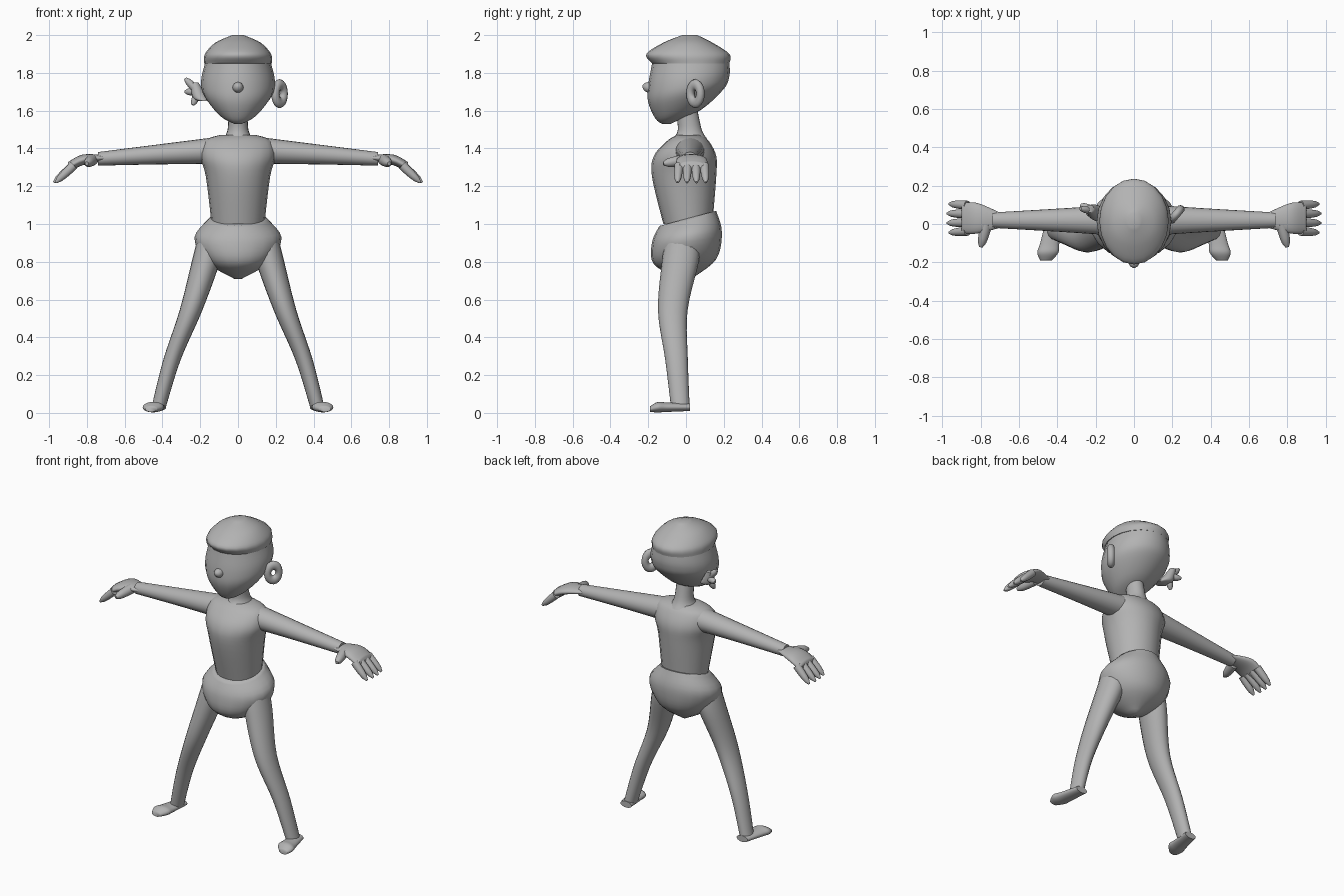
import bpy, bmesh, math
from mathutils import Vector

default_cube = bpy.data.objects.get("Cube")
if default_cube:
    bpy.data.objects.remove(default_cube)

SIDES = 20
STEPS = 5
RIGHTWARD, BACKWARD, UPWARD = Vector((1, 0, 0)), Vector((0, 1, 0)), Vector((0, 0, 1))

clay = bpy.data.materials.new("clay_grey")
clay.use_nodes = True
clay.diffuse_color = (.45, .45, .45, 1)
clay.node_tree.nodes["Principled BSDF"].inputs["Base Color"].default_value = clay.diffuse_color


def smooth_rows(rows):
    """Pass a smooth spline through the given rows, whatever they describe."""
    keys = [Vector(row) for row in rows]
    result = []
    for index in range(len(keys) - 1):
        start, end = keys[index], keys[index + 1]
        before = keys[max(index - 1, 0)]
        after = keys[min(index + 2, len(keys) - 1)]
        leaving, arriving = (end - before) / 2, (after - start) / 2
        for step in range(STEPS):
            t = step / STEPS
            bend = leaving * (1 - t) - arriving * t
            ease = t * t * (3 - 2 * t)
            result.append(start.lerp(end, ease) + bend * t * (1 - t))
    return result + [keys[-1]]


def loft(name, rings):
    """Skin elliptical rings, each given as centre, half axis and other half axis."""
    bm = bmesh.new()
    loops = []
    for centre, first, second in rings:
        angles = [math.tau * side / SIDES for side in range(SIDES)]
        loops.append([bm.verts.new(centre + first * math.cos(angle) + second * math.sin(angle))
                      for angle in angles])
    for lower, upper in zip(loops, loops[1:]):
        for i in range(SIDES):
            bm.faces.new((lower[i - 1], lower[i], upper[i], upper[i - 1]))
    bm.faces.new(loops[0])
    bm.faces.new(loops[-1])
    bmesh.ops.recalc_face_normals(bm, faces=bm.faces)
    mesh = bpy.data.meshes.new(name)
    bm.to_mesh(mesh)
    bm.free()
    mesh.materials.append(clay)
    mesh.shade_smooth()
    mesh.set_sharp_from_angle(angle=math.radians(60))
    part = bpy.data.objects.new(name, mesh)
    bpy.context.collection.objects.link(part)


def body(name, rows, tilt):
    """Central part from rows of height, half width, front and back."""
    rings = []
    sections = smooth_rows(rows)
    for index, (height, width, front, back) in enumerate(sections):
        lift = tilt(index / (len(sections) - 1))
        centre = BACKWARD * (front + back) / 2 + UPWARD * height
        depth = BACKWARD * (back - front) / 2 + UPWARD * lift
        rings.append((centre, RIGHTWARD * width, depth))
    loft(name, rings)


def limb(name, side, rows, first, second):
    """Limb from rows of x, y, z and radius, with rings along two fixed axes."""
    rings = []
    for x, y, z, radius in smooth_rows(rows):
        rings.append((Vector((side * x, y, z)), first * radius, second * radius))
    loft(name, rings)


def taper(name, side, start, end, thick, thin):
    """Straight rounded digit narrowing towards its tip."""
    start, end = Vector(start), Vector(end)
    start.x, end.x = start.x * side, end.x * side
    first = (end - start).orthogonal().normalized()
    second = (end - start).normalized().cross(first)
    rings = []
    for step in range(STEPS + 1):
        t = step / STEPS
        radius = thin + (thick - thin) * math.sqrt(1 - t * t)
        rings.append((start.lerp(end, t), first * radius, second * radius))
    loft(name, rings)


def level(t):
    return 0


# Head, cap, nose and neck
body("head", [(1.53, .02, -.12, -.08), (1.58, .1, -.16, .08), (1.68, .18, -.2, .2),
              (1.76, .195, -.2, .23), (1.85, .175, -.18, .23)],
     lambda t: .035 * math.sin(math.pi * t))
body("cap", [(1.85, .18, -.18, .23), (1.9, .175, -.21, .23),
             (1.96, .12, -.12, .14), (2, .03, -.02, .06)], level)
taper("nose", 1, (0, -.18, 1.72), (0, -.23, 1.73), .03, .005)
limb("neck", 1, [(0, 0, 1.62, .05), (0, .02, 1.5, .055), (0, .02, 1.45, .08)],
     RIGHTWARD, BACKWARD * 1.15)

# Torso and hips
body("torso", [(1.47, .1, -.05, .08), (1.44, .18, -.1, .12), (1.36, .2, -.17, .16),
               (1.25, .17, -.18, .16), (1, .14, -.12, .14)], level)
body("hips", [(1.03, .15, -.14, .16), (.93, .23, -.18, .19),
              (.8, .17, -.17, .16), (.71, .02, -.03, .03)],
     lambda t: .04 * (1 - t))

for side, label in ((1, "left"), (-1, "right")):
    # Arm, palm, thumb and fingers
    limb(label + "_arm", side,
         [(.1, .02, 1.39, .08), (.4, .02, 1.37, .06), (.74, .02, 1.345, .04)],
         BACKWARD, UPWARD * .9)
    limb(label + "_palm", side,
         [(.7, .02, 1.35, .04), (.82, .03, 1.34, .08), (.9, .03, 1.3, .08)],
         BACKWARD, UPWARD * .35)
    taper(label + "_thumb", side, (.77, 0, 1.34), (.8, -.12, 1.32), .03, .01)
    for finger in range(4):
        spread = finger - 1.5
        taper(f"{label}_finger_{finger + 1}", side, (.87, .03 + spread * .045, 1.31),
              (.98 - abs(spread) * .01, .03 + spread * .05, 1.22), .024, .006)
    # Leg and foot
    limb(label + "_leg", side,
         [(.15, -.02, .9, .07), (.17, -.03, .8, .075), (.25, -.07, .54, .06),
          (.35, -.05, .28, .046), (.42, -.03, .03, .038)],
         RIGHTWARD, BACKWARD * 1.3)
    limb(label + "_foot", side,
         [(.42, .02, .03, .04), (.44, -.1, .03, .05), (.45, -.15, .03, .055),
          (.46, -.19, .02, .03)],
         RIGHTWARD, UPWARD * .5)

# Left ear: an upright flattened ring turned outward, with a small hole
bpy.ops.mesh.primitive_torus_add(
    major_segments=SIDES, minor_segments=SIDES // 2, major_radius=.035, minor_radius=.022,
    location=(.22, .05, 1.69), rotation=(math.radians(90), 0, math.radians(50)))
left_ear = bpy.context.object
left_ear.name = "left_ear"
left_ear.scale.y = 1.35
left_ear.data.materials.append(clay)
left_ear.data.shade_smooth()

# Right ear: a lobe branching into small prongs
limb("right_ear", -1, [(.17, .04, 1.65, .03), (.2, .06, 1.67, .04), (.23, .08, 1.75, .02)],
     RIGHTWARD, BACKWARD)
for number, tip in enumerate([(.28, .08, 1.77), (.28, .1, 1.7), (.24, .05, 1.63)]):
    taper(f"right_ear_prong_{number + 1}", -1, (.21, .07, 1.7), tip, .022, .008)
